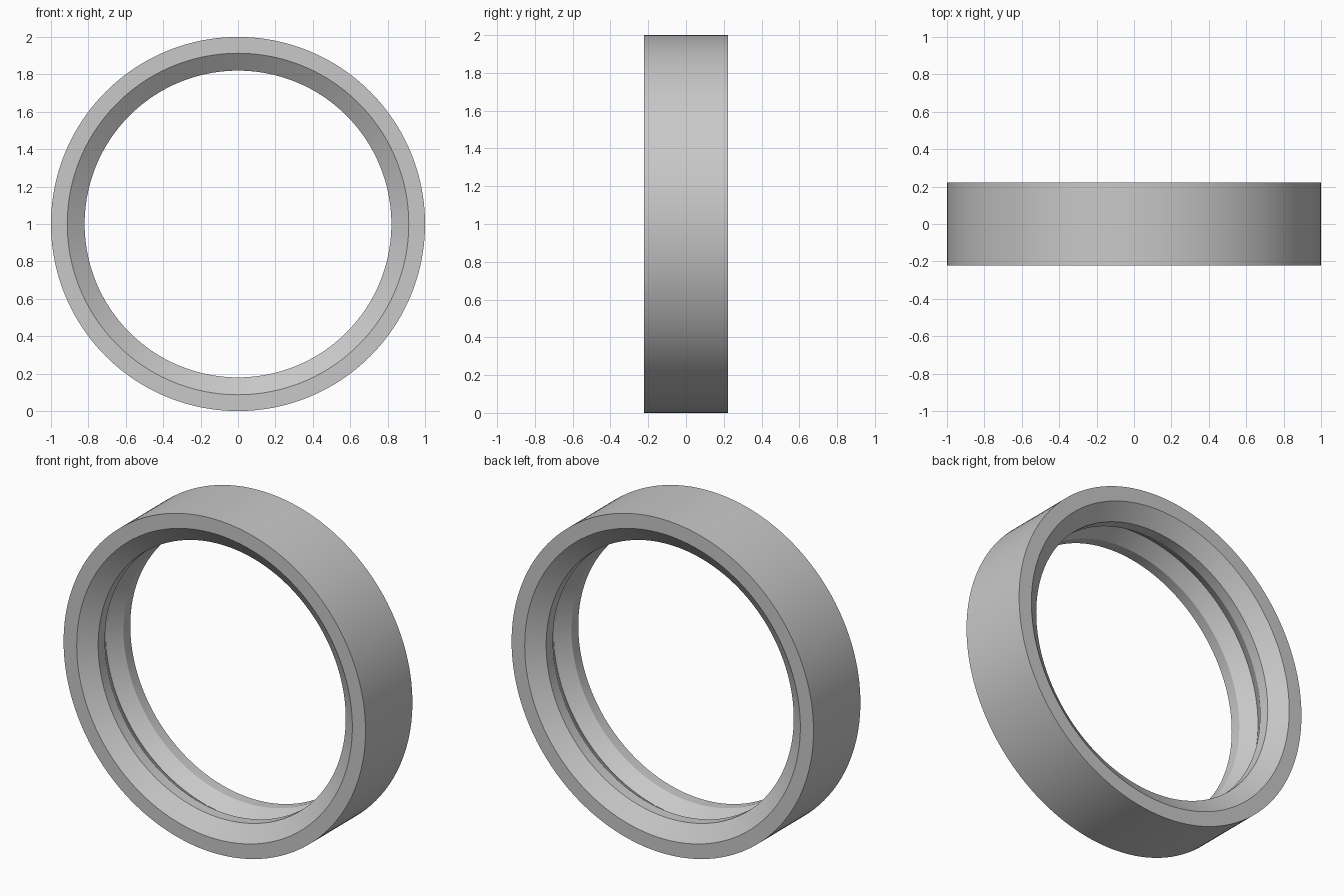
import bpy, bmesh, math

default_cube = bpy.data.objects.get("Cube")
if default_cube:
    bpy.data.objects.remove(default_cube, do_unlink=True)

# One plain grey
grey = bpy.data.materials.new("light_grey")
grey.use_nodes = True
colour = (0.58, 0.58, 0.58, 1)
grey.diffuse_color = colour
grey.node_tree.nodes["Principled BSDF"].inputs["Base Color"].default_value = colour

# Front half of the cross-section (radius, depth): rim, chamfer, inner land, V groove
half = [(1.0, -0.222), (0.913, -0.222), (0.82, -0.152), (0.82, -0.088)]
groove_bottom = (0.878, 0.0)
profile = half + [groove_bottom] + [(r, -y) for r, y in reversed(half)]

# Revolve the closed section around the y axis
SEGMENTS = 160
bm = bmesh.new()
rings = []
for i in range(SEGMENTS):
    a = math.tau * i / SEGMENTS
    rings.append([bm.verts.new((r * math.cos(a), y, 1 + r * math.sin(a)))
                  for r, y in profile])
n = len(profile)
for i in range(SEGMENTS):
    here, after = rings[i], rings[(i + 1) % SEGMENTS]
    for j in range(n):
        k = (j + 1) % n
        bm.faces.new((here[j], here[k], after[k], after[j]))
bmesh.ops.recalc_face_normals(bm, faces=bm.faces)

mesh = bpy.data.meshes.new("grooved_ring")
bm.to_mesh(mesh)
bm.free()
mesh.materials.append(grey)
ring = bpy.data.objects.new("grooved_ring", mesh)
bpy.context.collection.objects.link(ring)

# Smooth round the ring, crisp at the profile corners
bpy.ops.object.select_all(action='DESELECT')
ring.select_set(True)
bpy.context.view_layer.objects.active = ring
bpy.ops.object.shade_smooth_by_angle(angle=math.radians(25))
